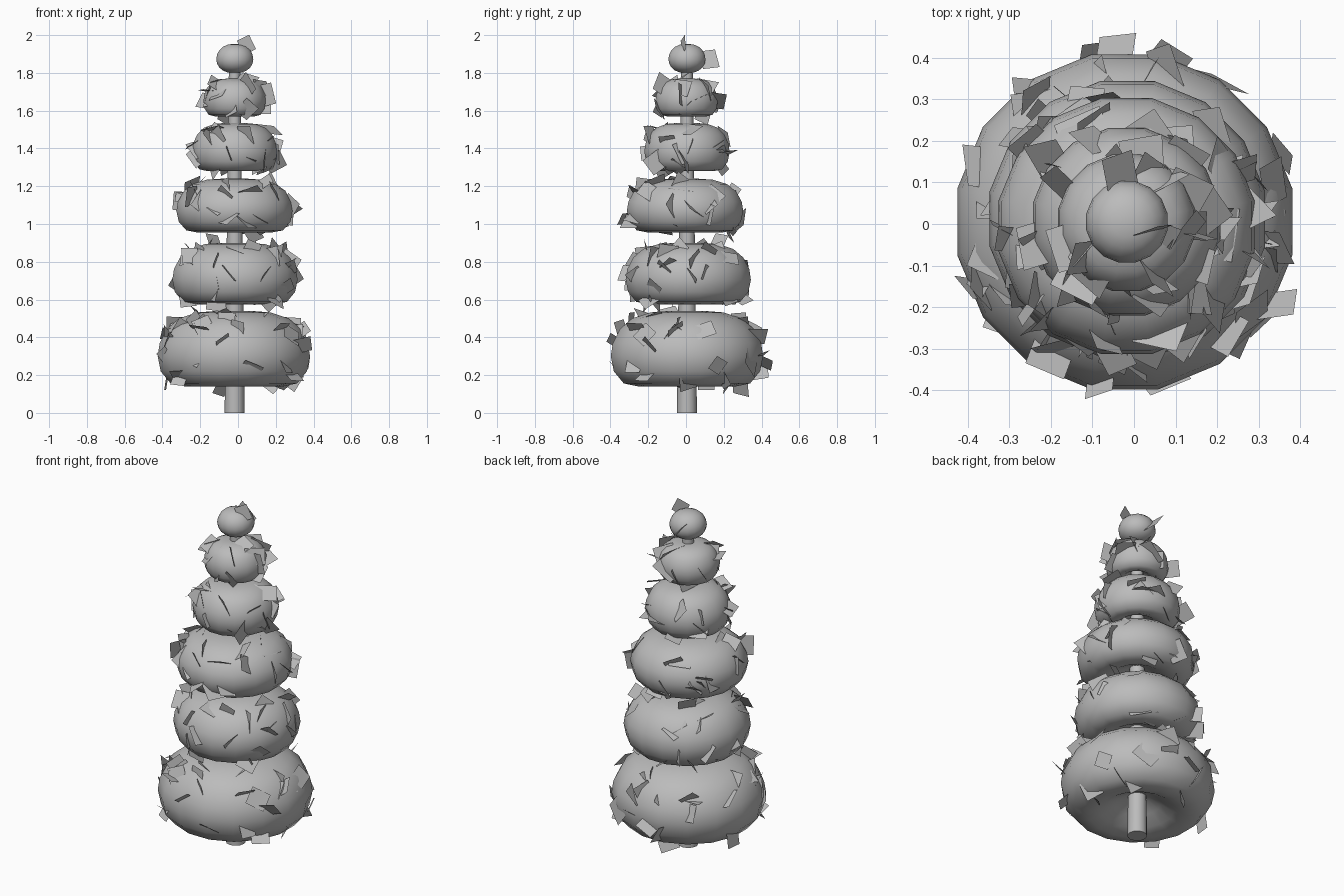
import bpy, bmesh, math, random
from mathutils import Vector, Matrix

if "Cube" in bpy.data.objects:
    bpy.data.objects.remove(bpy.data.objects["Cube"])

random.seed(11)
CX, CY = -0.018, 0.005
grey = bpy.data.materials.new("plain_grey")
grey.diffuse_color = (0.5, 0.5, 0.5, 1)
grey.use_nodes = True
grey.node_tree.nodes["Principled BSDF"].inputs["Base Color"].default_value = grey.diffuse_color


def add_object(name, bm, smooth):
    me = bpy.data.meshes.new(name)
    bm.to_mesh(me)
    bm.free()
    me.materials.append(grey)
    for p in me.polygons:
        p.use_smooth = smooth
    ob = bpy.data.objects.new(name, me)
    bpy.context.collection.objects.link(ob)
    return ob


def lathe(name, profile, c, segs=16):
    bm = bmesh.new()
    rings = []
    for r, z in profile:
        if r < 1e-4:
            rings.append([bm.verts.new((c[0], c[1], z))] * segs)
        else:
            rings.append([bm.verts.new((c[0] + r * math.cos(2 * math.pi * (i + .5) / segs),
                                        c[1] + r * math.sin(2 * math.pi * (i + .5) / segs), z))
                          for i in range(segs)])
    for a, b in zip(rings, rings[1:]):
        for i in range(segs):
            j = (i + 1) % segs
            quad = list(dict.fromkeys([a[i], a[j], b[j], b[i]]))
            bm.faces.new(quad)
    bmesh.ops.recalc_face_normals(bm, faces=bm.faces)
    return add_object(name, bm, True)


def card(bm, centre, normal, spin, w, h):
    rot = normal.to_track_quat('Z', 'Y').to_matrix() @ Matrix.Rotation(spin, 3, 'Z')
    bm.faces.new([bm.verts.new(centre + rot @ Vector((x * w / 2, y * h / 2, 0)))
                  for x, y in ((-1, -1), (1, -1), (1, 1), (-1, 1))])


# Trunk
bm = bmesh.new()
bmesh.ops.create_cone(bm, cap_ends=True, segments=12, radius1=0.053, radius2=0.03, depth=1.86,
                      matrix=Matrix.Translation((CX, CY, 0.93)))
trunk = add_object("trunk", bm, True)
for p in trunk.data.polygons:
    p.use_smooth = abs(p.normal.z) < 0.5

# Foliage tiers: hollowed underneath, rounded on top (fractions of radius and height)
SHAPE = [(0, .26), (.15, .24), (.3, .15), (.47, .05), (.64, 0), (.83, .04), (.96, .2), (1, .4),
         (.975, .57), (.88, .76), (.72, .9), (.48, .98), (.22, 1), (0, .99)]
# x centre, y centre, radius, bottom, top, leaf count
TIERS = [(-.022, .005, .411, .14, .54, 54), (-.016, .012, .338, .575, .90, 44),
         (-.018, -.005, .314, .955, 1.24, 36), (-.018, .005, .230, 1.28, 1.535, 28),
         (-.018, .003, .168, 1.57, 1.77, 20)]
for n, (x, y, r, z0, z1, count) in enumerate(TIERS, 1):
    lathe("foliage_tier_%d" % n, [(a * r, z0 + b * (z1 - z0)) for a, b in SHAPE], (x, y))
    # Loose leaf cards, mostly half sunk into the upper side of the tier
    bm = bmesh.new()
    for i in range(count):
        ang = 2 * math.pi * (i * 0.618 + random.uniform(-.1, .1))
        k = random.choice((5, 6, 7, 7, 8, 8, 9, 9, 9, 10, 10, 10, 11))
        t = random.random()
        (a0, b0), (a1, b1) = SHAPE[k - 1], SHAPE[k]
        ra = (a0 + (a1 - a0) * t) * r
        zz = z0 + (b0 + (b1 - b0) * t) * (z1 - z0)
        out = Vector((math.cos(ang), math.sin(ang), 0))
        nrm = (out * (b1 - b0) * (z1 - z0) + Vector((0, 0, 1)) * (a0 - a1) * r).normalized()
        jitter = Vector([random.uniform(-1, 1) for _ in range(3)])
        pos = Vector((x, y, zz)) + out * ra + nrm * random.uniform(-.035, .01)
        s = random.uniform(.08, .1)
        card(bm, pos, (nrm * .3 + jitter).normalized(), random.uniform(0, 3.14),
             s, s * random.uniform(1, 1.35))
    add_object("leaves_tier_%d" % n, bm, False)

# Top ball, slightly flattened underneath
prof = [(0.1 * math.sin(math.pi * i / 10) ** .85,
         1.872 - (.074 if i < 5 else .082) * math.cos(math.pi * i / 10)) for i in range(11)]
lathe("top_ball", prof, (-.017, .005))
bm = bmesh.new()
card(bm, Vector((.045, -.015, 1.948)), Vector((.3, -1, .1)).normalized(), .45, .075, .085)
card(bm, Vector((-.033, .122, 1.872)), Vector((1, .1, .8)).normalized(), .15, .09, .12)
add_object("top_leaves", bm, False)
